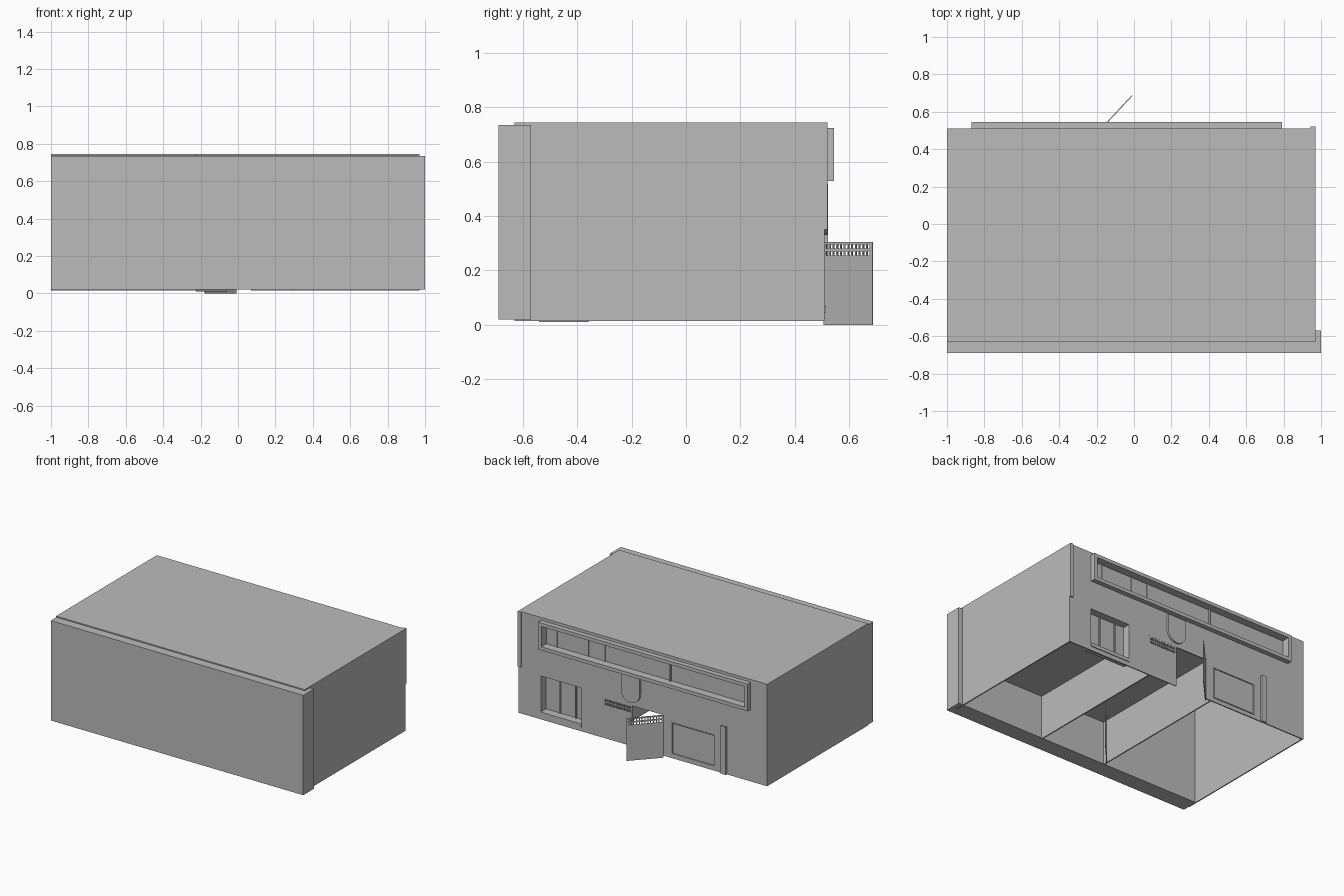
import bpy, bmesh, math
from mathutils import Matrix, Vector

cube = bpy.data.objects.get("Cube")
if cube:
    bpy.data.objects.remove(cube, do_unlink=True)

grey = bpy.data.materials.new("plain grey")
grey.use_nodes = True
GREY = (0.5, 0.5, 0.5, 1)
grey.diffuse_color = GREY
grey.node_tree.nodes["Principled BSDF"].inputs["Base Color"].default_value = GREY

T = 0.008            # thin wall thickness
BASE, ROOF = 0.015, 0.745
LEFT, RIGHT = 0.97, -1.0
BACK, FRONT = 0.51, -0.63
FLOOR2 = 0.33        # level of the upper floor


def finish(name, bm):
    bmesh.ops.recalc_face_normals(bm, faces=bm.faces)
    mesh = bpy.data.meshes.new(name)
    bm.to_mesh(mesh)
    bm.free()
    mesh.materials.append(grey)
    obj = bpy.data.objects.new(name, mesh)
    bpy.context.collection.objects.link(obj)
    return obj


def box(name, x, y, z):
    """Box from three (low, high) ranges."""
    size = [b - a for a, b in (x, y, z)]
    mid = [(a + b) / 2 for a, b in (x, y, z)]
    bm = bmesh.new()
    bmesh.ops.create_cube(bm, size=1, matrix=Matrix.Translation(mid) @ Matrix.Diagonal((*size, 1)))
    return finish(name, bm)


def panel(name, x, z, holes, thick=T):
    """Upright sheet in the XZ plane with rectangular holes (x0, x1, z0, z1)."""
    xs = sorted({*x, *(v for h in holes for v in h[:2])})
    zs = sorted({*z, *(v for h in holes for v in h[2:])})
    bm = bmesh.new()
    grid = [[bm.verts.new((a, 0, b)) for b in zs] for a in xs]
    for i in range(len(xs) - 1):
        for j in range(len(zs) - 1):
            cx, cz = (xs[i] + xs[i + 1]) / 2, (zs[j] + zs[j + 1]) / 2
            if not any(h[0] < cx < h[1] and h[2] < cz < h[3] for h in holes):
                bm.faces.new((grid[i][j], grid[i + 1][j], grid[i + 1][j + 1], grid[i][j + 1]))
    bmesh.ops.delete(bm, geom=[v for v in bm.verts if not v.link_faces], context='VERTS')
    ext = bmesh.ops.extrude_face_region(bm, geom=bm.faces[:])
    moved = [g for g in ext["geom"] if isinstance(g, bmesh.types.BMVert)]
    bmesh.ops.translate(bm, verts=moved, vec=(0, thick, 0))
    return finish(name, bm)


def vents(width, start=0.0):
    """Two rows of small square holes across a door leaf."""
    pitch = (width - 0.02) / 12
    return [(start + 0.013 + i * pitch, start + 0.007 + (i + 1) * pitch, z, z + 0.015)
            for i in range(12) for z in (0.255, 0.28)]


def frame(name, x, y, z, rim):
    """Rectangular surround made of one pierced sheet."""
    obj = panel(name, x, z, [(x[0] + rim, x[1] - rim, z[0] + rim, z[1] - rim)], y[1] - y[0])
    obj.location.y = y[0]
    return obj


# Outer shell, open underneath
box("front_slab", (-1, 1), (-0.69, -0.57), (0.02, 0.735))
box("roof", (RIGHT, LEFT), (FRONT, BACK), (ROOF - T, ROOF))
box("left_wall", (LEFT - T, LEFT), (FRONT, BACK), (BASE, ROOF))
box("right_wall", (RIGHT, RIGHT + T), (FRONT, BACK), (BASE, ROOF))

# Back wall with its openings
DOOR = (-0.175, 0.07, BASE, 0.305)
LEAF = (0.07, 0.30, BASE, 0.305)
SHOP = (0.47, 0.79, 0.045, 0.325)
STRIP = (-0.845, 0.765, 0.555, 0.70)
SMALL = (-0.58, -0.25, 0.05, 0.265)
wall = panel("back_wall", (RIGHT, LEFT), (BASE, ROOF), [DOOR, LEAF, SHOP, STRIP, SMALL])
wall.location.y = BACK - T

# Inside partitions and upper floor
for name, x in (("left_partition", 0.30), ("right_partition", -0.22)):
    box(name, (x - T, x), (-0.57, BACK - T), (BASE, FLOOR2))
box("upper_partition", (-0.22 - T, -0.22), (-0.57, BACK - T), (FLOOR2, ROOF - T))
box("upper_floor", (-0.22, LEFT - T), (-0.57, BACK - T), (FLOOR2, FLOOR2 + T))

# Double door: one fixed leaf, one swung open
fixed = panel("fixed_door_leaf", LEAF[:2], LEAF[2:], vents(0.23, 0.07), 0.006)
fixed.location.y = BACK - 0.007
swung = panel("open_door_leaf", (0, 0.245), (0, 0.305), vents(0.245), 0.005)
swung.location = (-0.175, 0.506, 0)
swung.rotation_euler.z = math.radians(47)

# Inside door standing ajar
inner = panel("inside_door", (0, 0.24), (0.01, 0.30), [], 0.005)
inner.location = (-0.22, -0.54, 0)
inner.rotation_euler.z = math.radians(48)

# Long upper window: protruding surround, glass and bars
frame("long_window_surround", (-0.87, 0.79), (BACK - 0.03, 0.545), (0.53, 0.725), 0.025)
box("long_window_glass", STRIP[:2], (0.482, 0.488), STRIP[2:])
for x in (0.68, 0.43, 0.30):
    box("long_window_bar", (x - 0.004, x + 0.004), (0.486, 0.494), STRIP[2:])

# Large lower window: deep reveal, glass, bars and sill
frame("large_window_reveal", (0.462, 0.798), (BACK - 0.06, BACK - 0.002), (0.037, 0.333), 0.008)
box("large_window_glass", SHOP[:2], (0.45, 0.456), SHOP[2:])
for x in (0.675, 0.55):
    box("large_window_bar", (x - 0.005, x + 0.005), (0.454, 0.464), SHOP[2:])
box("large_window_sill", (0.47, 0.79), (0.455, BACK + 0.005), (0.045, 0.07))

# Small lower window: shallow sunk panel with a thin rim
box("small_window_panel", SMALL[:2], (BACK - T, BACK - 0.005), SMALL[2:])
frame("small_window_rim", (-0.587, -0.243), (BACK - T, BACK + 0.003), (0.043, 0.272), 0.007)

# Wall strips
box("corner_strip", (0.945, LEFT), (BACK - T, 0.52), (0.35, ROOF))
box("wall_post", (-0.68, -0.64), (BACK - T, 0.523), (BASE, 0.357))

# Plain U-shaped plate above the door
R, CX = 0.074, 0.075
bm = bmesh.new()
outline = [(CX - R, 0.52), (CX + R, 0.52)]
outline += [(CX + R * math.cos(a), 0.404 - R * math.sin(a))
            for a in (math.pi * i / 16 for i in range(17))]
face = bm.faces.new([bm.verts.new((x, BACK - 0.002, z)) for x, z in outline])
ext = bmesh.ops.extrude_face_region(bm, geom=[face])
bmesh.ops.translate(bm, vec=Vector((0, 0.015, 0)),
                    verts=[g for g in ext["geom"] if isinstance(g, bmesh.types.BMVert)])
finish("door_plate", bm)
